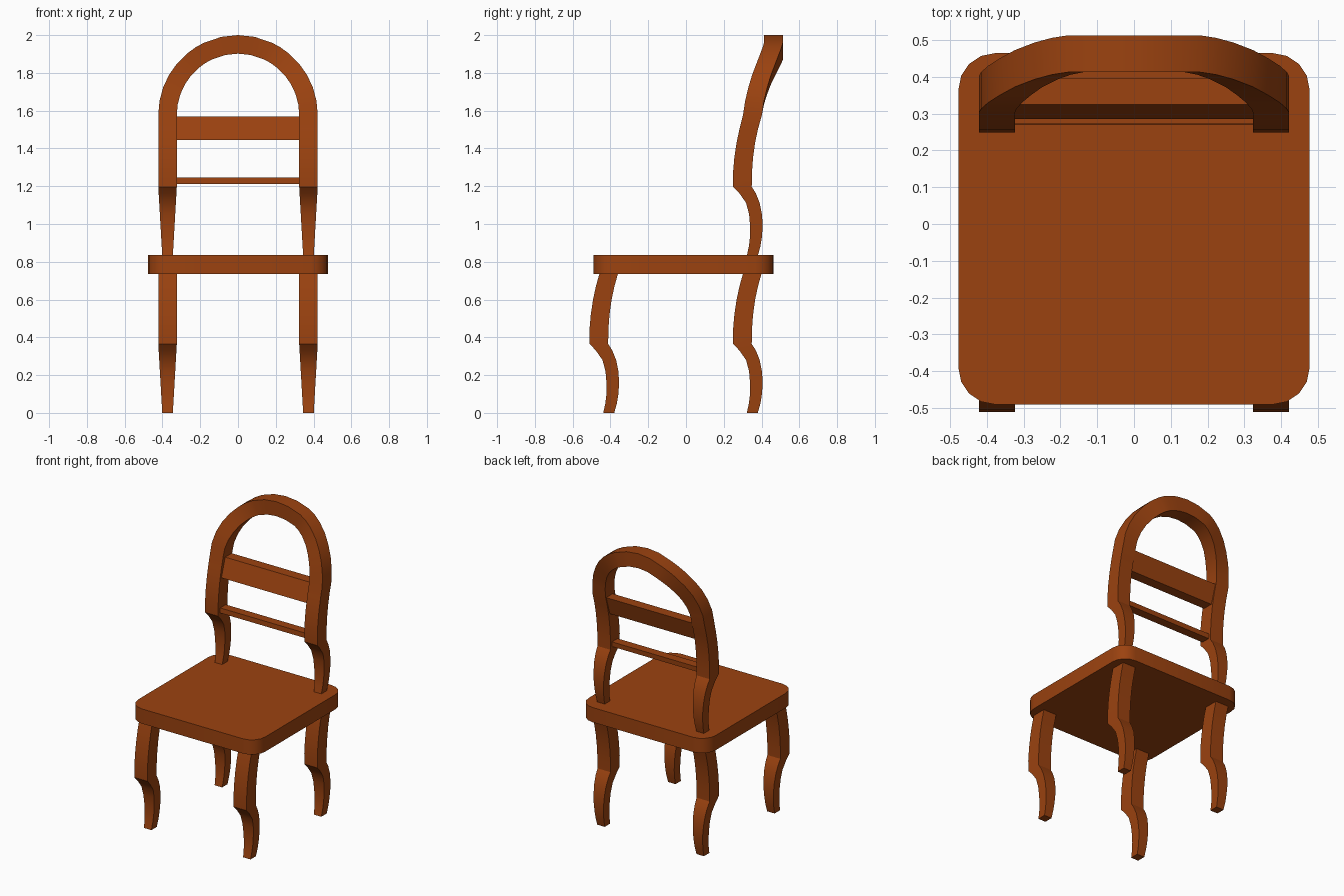
import bpy, bmesh, math
from mathutils import Vector

if "Cube" in bpy.data.objects:
    bpy.data.objects.remove(bpy.data.objects["Cube"])

wood = bpy.data.materials.new("wood")
wood.diffuse_color = (0.33, 0.055, 0.005, 1)
wood.use_nodes = True
wood.node_tree.nodes["Principled BSDF"].inputs["Base Color"].default_value = wood.diffuse_color

LEG_X = 0.373      # centre of each leg
HALF = 0.049       # half width of the full leg
ARCH_Z = 1.578     # centre of the arch

# Leg side profile: height, front y, back y (rear leg position)
LEG = [(0.00, .322, .380), (0.05, .333, .394), (0.10, .339, .402),
       (0.16, .339, .406), (0.22, .334, .402), (0.28, .318, .390),
       (0.33, .283, .370), (0.365, .250, .348), (0.44, .249, .349),
       (0.52, .256, .355), (0.60, .268, .366), (0.67, .283, .381),
       (0.738, .302, .400)]

# Arch lean: angle, front y
LEAN = [(0, .302), (10, .313), (20, .330), (30, .350), (40, .373),
        (50, .393), (58, .406), (65, .413), (78, .413), (90, .413)]


def finish(name, bm):
    bmesh.ops.recalc_face_normals(bm, faces=bm.faces)
    me = bpy.data.meshes.new(name)
    bm.to_mesh(me)
    bm.free()
    ob = bpy.data.objects.new(name, me)
    bpy.context.collection.objects.link(ob)
    me.materials.append(wood)
    bpy.ops.object.select_all(action='DESELECT')
    ob.select_set(True)
    bpy.context.view_layer.objects.active = ob
    bpy.ops.object.shade_smooth_by_angle(angle=math.radians(25))
    return ob


def loft(name, rings):
    """Skin a list of four-cornered rings and cap both ends."""
    bm = bmesh.new()
    loops = [[bm.verts.new(p) for p in ring] for ring in rings]
    for a, b in zip(loops, loops[1:]):
        n = len(a)
        for i in range(n):
            j = (i + 1) % n
            bm.faces.new((a[i], a[j], b[j], b[i]))
    bm.faces.new(loops[0])
    bm.faces.new(loops[-1])
    return finish(name, bm)


def leg_rings(side, dy=0.0, dz=0.0):
    rings = []
    for z, y0, y1 in LEG:
        w = 0.028 + (HALF - 0.028) * min(1, z / 0.365)
        o, i = side * (LEG_X + w), side * (LEG_X - w)
        y0, y1, z = y0 + dy, y1 + dy, z + dz
        rings.append([(o, y0, z), (i, y0, z), (i, y1, z), (o, y1, z)])
    return rings


def arch_ring(deg):
    y0 = dict(LEAN)[min(deg, 180 - deg)]
    y1 = y0 + 0.1
    c, s = math.cos(math.radians(deg)), math.sin(math.radians(deg))
    ro, ri = LEG_X + HALF, LEG_X - HALF
    return [(r * c, y, ARCH_Z + r * s)
            for r, y in ((ro, y0), (ri, y0), (ri, y1), (ro, y1))]


# Four legs
for side, label in ((-1, "left"), (1, "right")):
    loft("front_leg_" + label, leg_rings(side, dy=-0.76))
    loft("rear_leg_" + label, leg_rings(side))

# Back frame: right post, arch and left post in one sweep
angles = [a for a, _ in LEAN] + [180 - a for a, _ in LEAN[-2::-1]]
right = leg_rings(1, dz=0.832)[:-1]
left = leg_rings(-1, dz=0.832)[:-1]
loft("back_frame", right + [arch_ring(a) for a in angles] + left[::-1])

# Seat slab with rounded corners
bm = bmesh.new()
bmesh.ops.create_cube(bm, size=1)
for v in bm.verts:
    v.co = Vector((v.co.x * 0.955, v.co.y * 0.955 - 0.013, v.co.z * 0.1 + 0.785))
uprights = [e for e in bm.edges if abs(e.verts[0].co.z - e.verts[1].co.z) > 0.05]
bmesh.ops.bevel(bm, geom=uprights, offset=0.1, segments=4, profile=0.5, affect='EDGES')
finish("seat", bm)


# Cross rails between the posts, leaning with them
def rail(name, bottom, top):
    (z0, a0, b0), (z1, a1, b1) = bottom, top
    loft(name, [[(x, a0, z0), (x, b0, z0), (x, b1, z1), (x, a1, z1)]
                for x in (-0.33, 0.33)])


rail("upper_rail", (1.445, .285, .355), (1.570, .325, .395))
rail("lower_rail", (1.212, .270, .330), (1.245, .272, .332))
